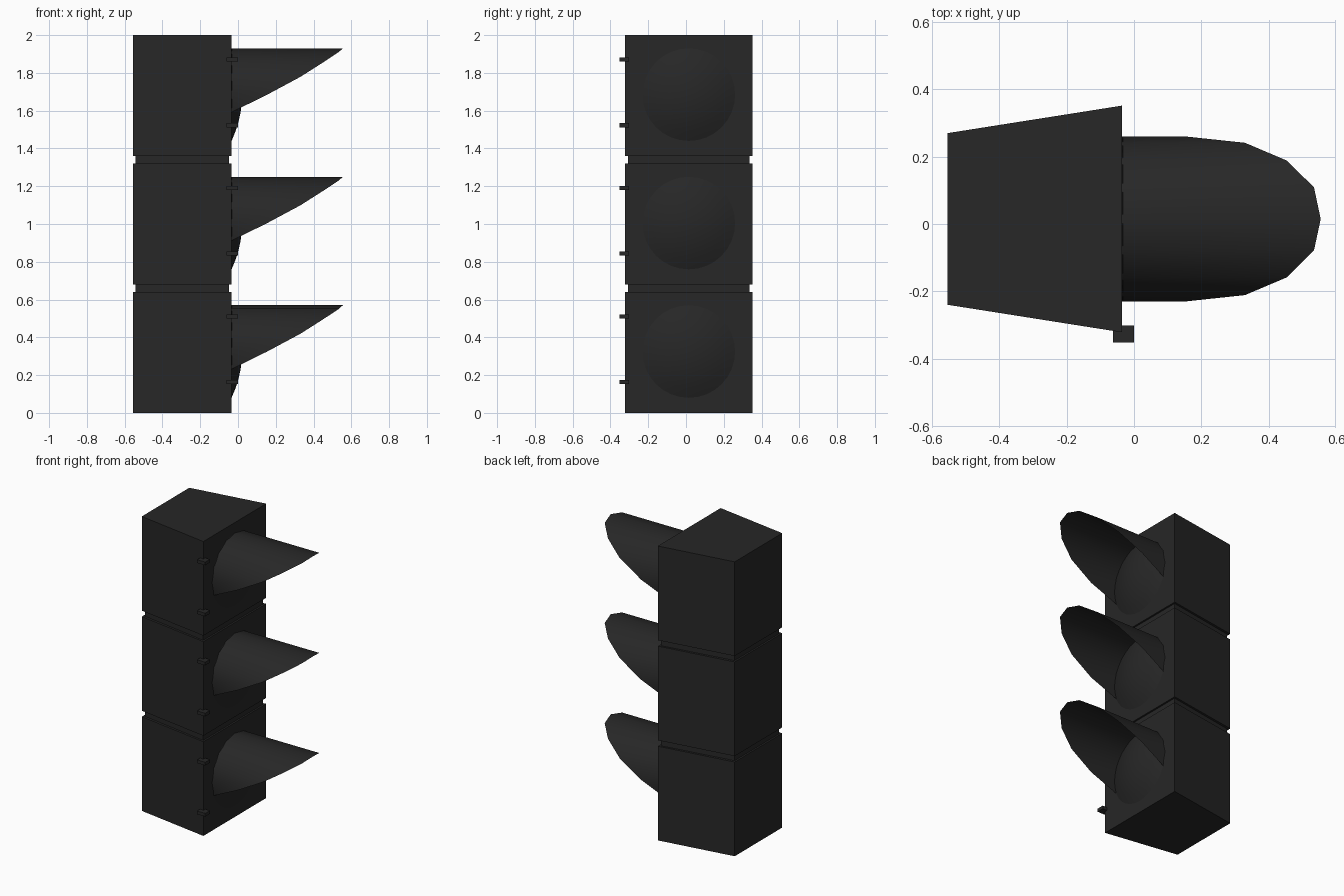
import bpy, bmesh, math

if "Cube" in bpy.data.objects:
    bpy.data.objects.remove(bpy.data.objects["Cube"])

black = bpy.data.materials.new("matte black")
black.diffuse_color = (0.02, 0.02, 0.02, 1)
black.use_nodes = True
black.node_tree.nodes["Principled BSDF"].inputs["Base Color"].default_value = black.diffuse_color

CY = 0.015          # centre line of the housing
FRONT = -0.035      # x of the lens wall
PITCH = 0.68        # spacing of the three sections
R = 0.245           # lens and visor radius


def finish(name, bm, smooth=False):
    me = bpy.data.meshes.new(name)
    bm.to_mesh(me)
    bm.free()
    me.materials.append(black)
    ob = bpy.data.objects.new(name, me)
    bpy.context.scene.collection.objects.link(ob)
    if smooth:
        bpy.ops.object.select_all(action='DESELECT')
        ob.select_set(True)
        bpy.context.view_layer.objects.active = ob
        bpy.ops.object.shade_smooth_by_angle(angle=math.radians(35))
    return ob


def prism(name, outline, z0, z1):
    bm = bmesh.new()
    base = bm.faces.new([bm.verts.new((x, y, z0)) for x, y in outline])
    ext = bmesh.ops.extrude_face_region(bm, geom=[base], use_keep_orig=True)
    for v in ext["geom"]:
        if isinstance(v, bmesh.types.BMVert):
            v.co.z = z1
    bmesh.ops.recalc_face_normals(bm, faces=bm.faces)
    return finish(name, bm)


def wedge(xb, xf, hb, hf):
    return [(xb, CY - hb), (xf, CY - hf), (xf, CY + hf), (xb, CY + hb)]


def lens(name, zc):
    # shallow dome sitting on the wall
    bm = bmesh.new()
    n, rings, bulge = 32, 5, 0.056
    prev = None
    for i in range(rings):
        r = R * (1 - i / rings)
        x = FRONT + 0.001 + bulge * (1 - (r / R) ** 2)
        ring = [bm.verts.new((x, CY + r * math.cos(2 * math.pi * k / n),
                              zc + r * math.sin(2 * math.pi * k / n))) for k in range(n)]
        if prev:
            for k in range(n):
                bm.faces.new((prev[k], prev[(k + 1) % n], ring[(k + 1) % n], ring[k]))
        prev = ring
    tip = bm.verts.new((FRONT + 0.001 + bulge, CY, zc))
    for k in range(n):
        bm.faces.new((prev[k], prev[(k + 1) % n], tip))
    finish(name, bm, True)


def visor(name, zc):
    # open hood: part of a 16-sided tube, cut back towards its lower edges
    reach = [0.555, 0.535, 0.455, 0.33, 0.155, FRONT]
    bm = bmesh.new()
    prev = None
    for i in range(-5, 6):
        t = i * math.pi / 8
        y, z = CY + R * math.sin(t), zc + R * math.cos(t)
        a = bm.verts.new((FRONT, y, z))
        b = bm.verts.new((reach[abs(i)], y, z)) if abs(i) < 5 else a
        if prev:
            pa, pb = prev
            ring = [pa, pb, b, a]
            bm.faces.new(list(dict.fromkeys(ring)))
        prev = (a, b)
    bmesh.ops.recalc_face_normals(bm, faces=bm.faces)
    if sum(f.normal.z for f in bm.faces) < 0:
        bmesh.ops.reverse_faces(bm, faces=bm.faces)
    finish(name, bm, True)


# three stacked signal sections
for s, label in enumerate(("lower", "middle", "upper")):
    z0 = s * PITCH
    prism(label + "_housing", wedge(-0.555, FRONT, 0.255, 0.337), z0, z0 + 0.64)
    lens(label + "_lens", z0 + 0.325)
    visor(label + "_visor", z0 + 0.325)
    # door hinges on the front corner
    for k, dz in enumerate((0.163, 0.51)):
        prism(f"{label}_hinge_{k + 1}",
              [(-0.062, -0.352), (0, -0.352), (0, -0.302), (-0.062, -0.302)],
              z0 + dz - 0.011, z0 + dz + 0.011)
    # recessed collar between sections
    if s < 2:
        prism(label + "_collar", wedge(-0.543, -0.047, 0.24, 0.322), z0 + 0.64, z0 + PITCH)
